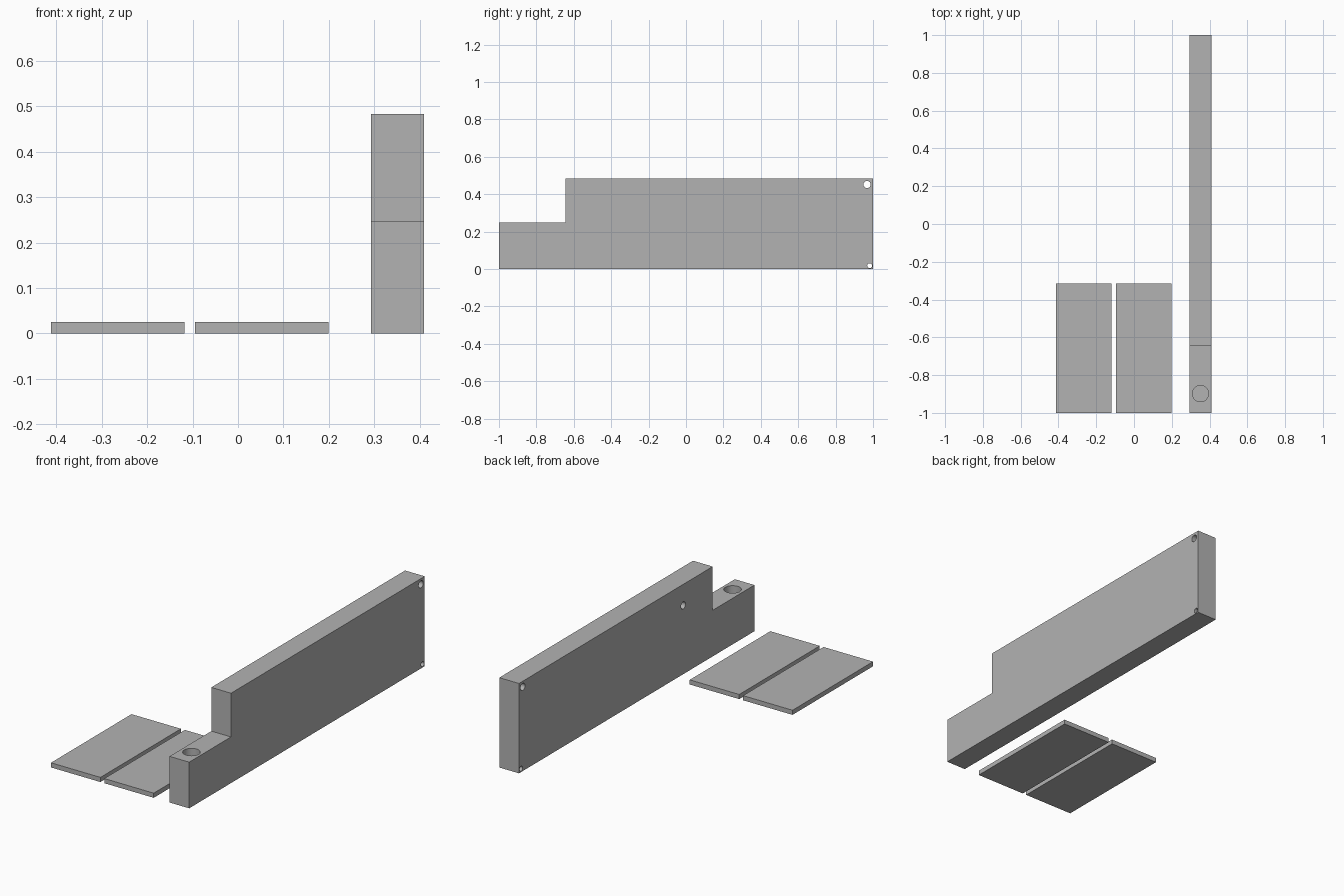
import bpy
import bmesh
from mathutils import Matrix, Vector
from math import pi, radians

if "Cube" in bpy.data.objects:
    bpy.data.objects.remove(bpy.data.objects["Cube"])

grey = bpy.data.materials.new("plain grey")
grey.use_nodes = True
grey.diffuse_color = (0.45, 0.45, 0.45, 1)
grey.node_tree.nodes["Principled BSDF"].inputs["Base Color"].default_value = grey.diffuse_color


def make_object(name, bm):
    bmesh.ops.recalc_face_normals(bm, faces=bm.faces)
    mesh = bpy.data.meshes.new(name)
    bm.to_mesh(mesh)
    bm.free()
    mesh.materials.append(grey)
    obj = bpy.data.objects.new(name, mesh)
    bpy.context.collection.objects.link(obj)
    return obj


def prism(name, profile, x0, x1):
    """Extrude a (y, z) profile from x0 to x1."""
    bm = bmesh.new()
    face = bm.faces.new([bm.verts.new((x0, y, z)) for y, z in profile])
    grown = bmesh.ops.extrude_face_region(bm, geom=[face])["geom"]
    verts = [v for v in grown if isinstance(v, bmesh.types.BMVert)]
    bmesh.ops.translate(bm, verts=verts, vec=(x1 - x0, 0, 0))
    return make_object(name, bm)


def drill(target, start, end, radius):
    """Cut a round hole running from start to end."""
    start, end = Vector(start), Vector(end)
    axis = end - start
    turn = axis.to_track_quat("Z", "Y").to_matrix().to_4x4()
    bm = bmesh.new()
    bmesh.ops.create_cone(bm, cap_ends=True, segments=32, radius1=radius,
                          radius2=radius, depth=axis.length,
                          matrix=Matrix.Translation((start + end) / 2) @ turn)
    cutter = make_object("hole_cutter", bm)
    cutter.hide_render = True
    mod = target.modifiers.new("hole", "BOOLEAN")
    mod.operation = "DIFFERENCE"
    mod.solver = "EXACT"
    mod.object = cutter
    bpy.context.view_layer.objects.active = target
    bpy.ops.object.modifier_apply(modifier=mod.name)
    bpy.data.objects.remove(cutter)


# Tall stepped body
LEFT, RIGHT = 0.41, 0.293
body = prism("stepped_body",
             [(-1, 0), (1, 0), (1, 0.483), (-0.645, 0.483), (-0.645, 0.248), (-1, 0.248)],
             RIGHT, LEFT)

# Two holes through the rear corners
for y, z, radius in [(0.968, 0.452, 0.019), (0.982, 0.018, 0.013)]:
    drill(body, (RIGHT - 0.1, y, z), (LEFT + 0.1, y, z), radius)

# Blind side hole and blind socket in the low step
drill(body, (RIGHT - 0.1, -0.395, 0.37), (RIGHT + 0.06, -0.395, 0.37), 0.019)
drill(body, (0.352, -0.898, 0.4), (0.352, -0.898, 0.05), 0.043)

# Round hole walls, sharp edges
bpy.ops.object.select_all(action="DESELECT")
body.select_set(True)
bpy.context.view_layer.objects.active = body
bpy.ops.object.shade_smooth_by_angle(angle=radians(30))

# Two flat plates lying beside the body
for name, x0 in [("right_plate", -0.412), ("left_plate", -0.095)]:
    prism(name, [(-1, 0), (-0.316, 0), (-0.316, 0.025), (-1, 0.025)], x0, x0 + 0.294)
